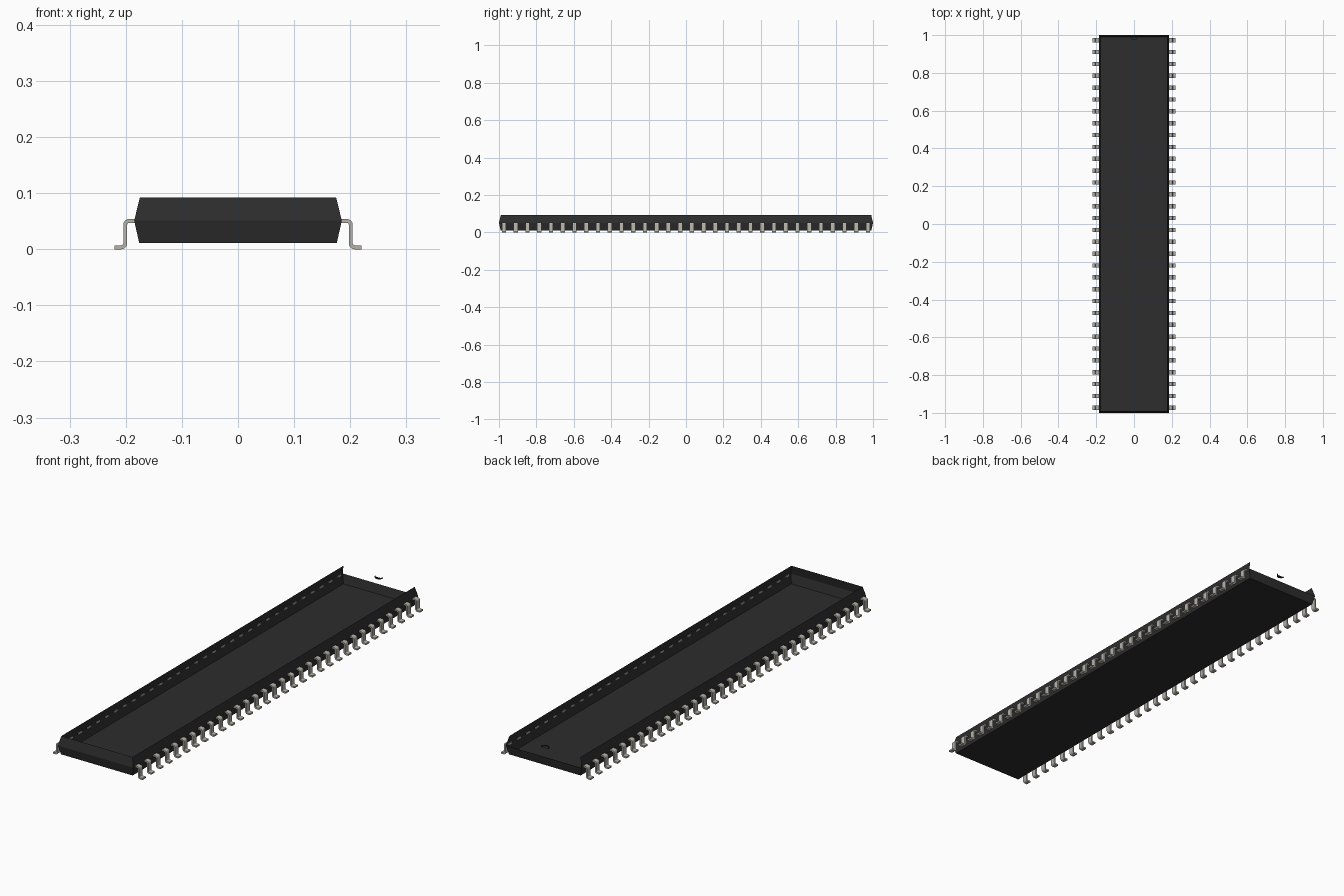
import bpy, bmesh, math

cube = bpy.data.objects.get("Cube")
if cube:
    bpy.data.objects.remove(cube, do_unlink=True)


def material(name, colour):
    m = bpy.data.materials.new(name)
    m.use_nodes = True
    m.diffuse_color = (*colour, 1)
    bsdf = next(n for n in m.node_tree.nodes if n.type == 'BSDF_PRINCIPLED')
    bsdf.inputs["Base Color"].default_value = (*colour, 1)
    bsdf.inputs["Roughness"].default_value = 0.6
    return m


black = material("black plastic", (0.026, 0.026, 0.026))
metal = material("tinned metal", (0.47, 0.45, 0.40))


def make_object(name, bm, mat):
    mesh = bpy.data.meshes.new(name)
    bm.to_mesh(mesh)
    bm.free()
    mesh.materials.append(mat)
    ob = bpy.data.objects.new(name, mesh)
    bpy.context.collection.objects.link(ob)
    return ob


# Package body: open tray, walls flare to the middle and taper to the rim
Z_LOW, Z_MID, Z_TOP = 0.011, 0.051, 0.092
bm = bmesh.new()


def ring(hx, hy, z):
    return [bm.verts.new((sx * hx, sy * hy, z))
            for sx, sy in ((-1, -1), (1, -1), (1, 1), (-1, 1))]


low = ring(0.176, 0.991, Z_LOW)
mid = ring(0.185, 1.0, Z_MID)
top = ring(0.175, 0.990, Z_TOP)
bm.faces.new(low[::-1])
for i in range(4):
    j = (i + 1) % 4
    bm.faces.new((low[i], low[j], mid[j], mid[i]))
    if i != 2:                      # the back is open above the middle
        bm.faces.new((mid[i], mid[j], top[j], top[i]))
make_object("package_body", bm, black)

# Half-round orientation notch: a small floor with a curved wall
bm = bmesh.new()
R, STEPS = 0.018, 10
floor_ring, rim_ring = [], []
for k in range(STEPS + 1):
    a = math.pi + math.pi * k / STEPS
    x, y = R * math.cos(a), 0.991 + R * math.sin(a)
    floor_ring.append(bm.verts.new((x, y, Z_TOP - 0.006)))
    rim_ring.append(bm.verts.new((x, y, Z_TOP)))
bm.faces.new(floor_ring)
for k in range(STEPS):
    bm.faces.new((floor_ring[k + 1], floor_ring[k], rim_ring[k], rim_ring[k + 1]))
make_object("orientation_notch", bm, black)

# Gull-wing pin: centre line as (x, z, normal angle), with two rounded bends
HALF_T, HALF_W, BEND, SEG = 0.0035, 0.0115, 0.007, 4
path = [(0.182, 0.0505, math.pi / 2)]
for k in range(SEG + 1):            # shoulder bend
    a = math.pi / 2 * (1 - k / SEG)
    path.append((0.194 + BEND * math.cos(a), 0.0435 + BEND * math.sin(a), a))
for k in range(SEG + 1):            # heel bend
    a = math.pi / 2 * k / SEG
    path.append((0.208 - BEND * math.cos(a), 0.0105 - BEND * math.sin(a), a))
path.append((0.220, 0.0035, math.pi / 2))

bm = bmesh.new()
sections = []
for x, z, a in path:
    nx, nz = HALF_T * math.cos(a), HALF_T * math.sin(a)
    sections.append([bm.verts.new((x + s * nx, w * HALF_W, z + s * nz))
                     for s, w in ((1, -1), (1, 1), (-1, 1), (-1, -1))])
for p, q in zip(sections, sections[1:]):
    for i in range(4):
        j = (i + 1) % 4
        bm.faces.new((p[i], p[j], q[j], q[i]))
bm.faces.new(sections[0])
bm.faces.new(sections[-1])
bmesh.ops.recalc_face_normals(bm, faces=bm.faces[:])
pins = make_object("pins", bm, metal)

bpy.ops.object.select_all(action='DESELECT')
pins.select_set(True)
bpy.context.view_layer.objects.active = pins
bpy.ops.object.shade_smooth_by_angle(angle=math.radians(40))

# 32 pins along each long side
COUNT, FIRST = 32, -0.973
pins.location.y = FIRST
arr = pins.modifiers.new("row", 'ARRAY')
arr.count = COUNT
arr.use_relative_offset = False
arr.use_constant_offset = True
arr.constant_offset_displace = (0, -2 * FIRST / (COUNT - 1), 0)
mir = pins.modifiers.new("both_sides", 'MIRROR')
mir.use_axis = (True, False, False)
mir.use_mirror_merge = False
